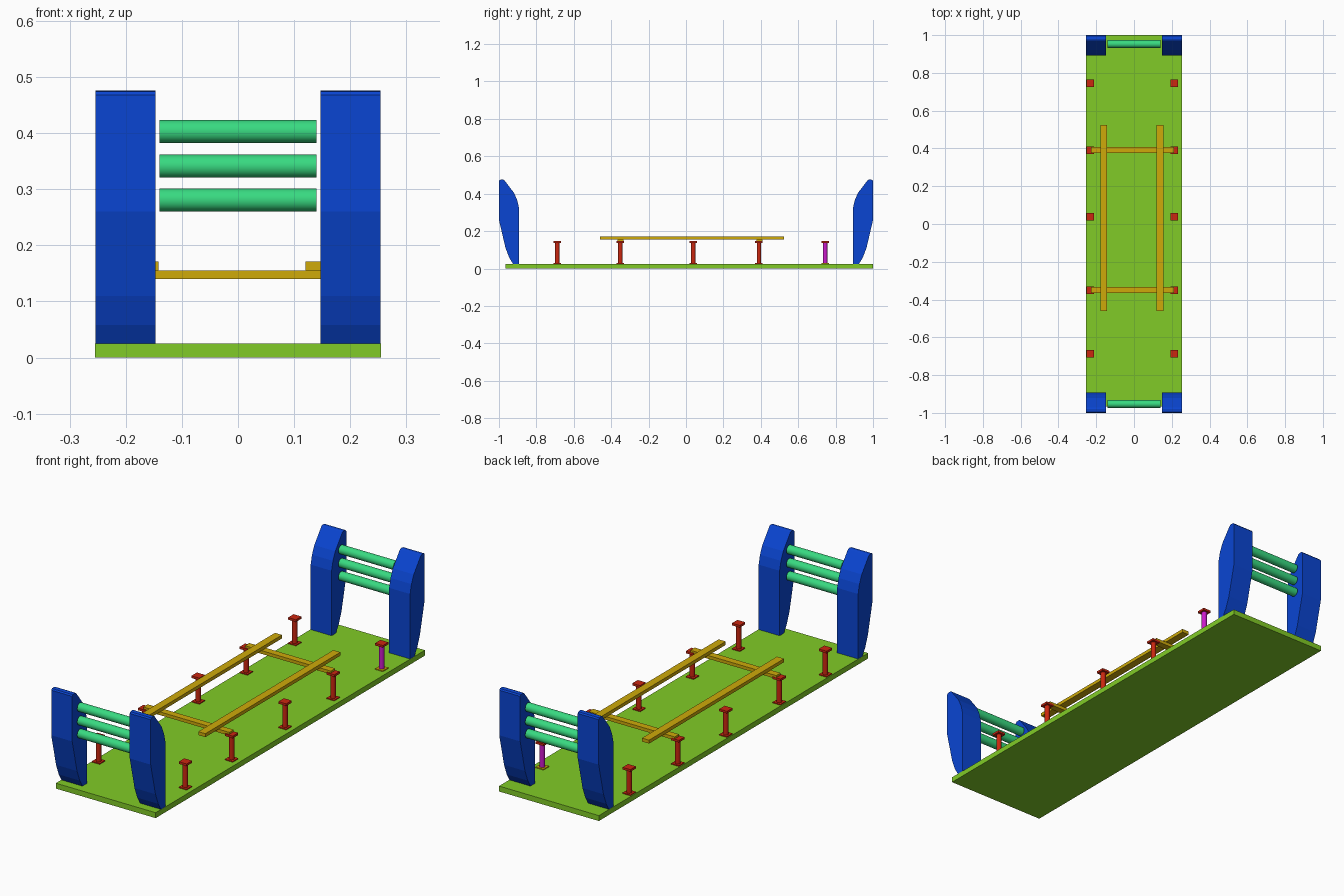
import bpy, bmesh, math

if "Cube" in bpy.data.objects:
    bpy.data.objects.remove(bpy.data.objects["Cube"])


def material(name, r, g, b):
    m = bpy.data.materials.new(name)
    m.diffuse_color = (r, g, b, 1)
    m.use_nodes = True
    m.node_tree.nodes["Principled BSDF"].inputs["Base Color"].default_value = m.diffuse_color
    return m


GREEN = material("lime", 0.22, 0.60, 0.02)
BLUE = material("blue", 0.003, 0.06, 0.65)
MINT = material("mint", 0.04, 0.70, 0.22)
RED = material("red", 0.60, 0.02, 0.005)
GOLD = material("gold", 0.62, 0.40, 0.003)
MAGENTA = material("magenta", 0.60, 0.01, 0.60)


def finish(bm, name, mat):
    bmesh.ops.recalc_face_normals(bm, faces=bm.faces)
    me = bpy.data.meshes.new(name)
    bm.to_mesh(me)
    bm.free()
    me.materials.append(mat)
    ob = bpy.data.objects.new(name, me)
    bpy.context.collection.objects.link(ob)
    return ob


def box(name, mat, x0, x1, y0, y1, z0, z1):
    bm = bmesh.new()
    bmesh.ops.create_cube(bm, size=1)
    for v in bm.verts:
        v.co.x = x1 if v.co.x > 0 else x0
        v.co.y = y1 if v.co.y > 0 else y0
        v.co.z = z1 if v.co.z > 0 else z0
    return finish(bm, name, mat)


def cylinder(name, mat, centre, radius, length, axis="Z", sides=32):
    rot = (0, math.pi / 2, 0) if axis == "X" else (0, 0, 0)
    bpy.ops.mesh.primitive_cylinder_add(vertices=sides, radius=radius, depth=length,
                                        location=centre, rotation=rot)
    ob = bpy.context.object
    ob.name = name
    ob.data.materials.append(mat)
    bpy.ops.object.shade_smooth_by_angle()
    return ob


# Ground slab
box("base", GREEN, -0.255, 0.255, -0.965, 1.0, 0, 0.025)

# Curved end posts: (distance from centre in y, z) profile extruded along x
PROFILE = [(0.893, 0.025), (0.925, 0.025), (0.945, 0.058), (0.965, 0.11), (1.0, 0.26),
           (1.0, 0.468), (0.995, 0.474), (0.98, 0.476), (0.972, 0.473),
           (0.92, 0.405), (0.903, 0.367), (0.893, 0.325)]
for end, ys in (("front", -1), ("back", 1)):
    for side, xs in (("left", -1), ("right", 1)):
        bm = bmesh.new()
        face = bm.faces.new([bm.verts.new((xs * 0.147, ys * y, z)) for y, z in PROFILE])
        ext = bmesh.ops.extrude_face_region(bm, geom=[face])["geom"]
        bmesh.ops.translate(bm, vec=(xs * 0.107, 0, 0),
                            verts=[g for g in ext if isinstance(g, bmesh.types.BMVert)])
        finish(bm, f"{end}_{side}_post", BLUE)
    # Three round rails between the posts
    for i, z in enumerate((0.281, 0.341, 0.403)):
        cylinder(f"{end}_rail_{i + 1}", MINT, (0, ys * 0.953, z), 0.0205, 0.28, "X")

# Two rows of flanged pegs; one stem is magenta
H = 0.02
for side, x in (("left", -0.231), ("right", 0.213)):
    for i, y in enumerate((-0.688, -0.351, 0.039, 0.39, 0.744)):
        odd = side == "right" and i == 4
        name = f"{side}_peg_{i + 1}"
        box(name + "_foot", GOLD if odd else RED, x - H, x + H, y - H, y + H, 0.025, 0.029)
        cylinder(name + "_stem", MAGENTA if odd else RED, (x, y, 0.082), 0.0115, 0.108)
        box(name + "_cap", RED, x - H, x + H, y - H, y + H, 0.136, 0.146)

# Cross beams resting on the pegs, long beams on top
for name, y in (("front", -0.349), ("back", 0.392)):
    box(name + "_cross_beam", GOLD, -0.228, 0.211, y - 0.016, y + 0.016, 0.14, 0.155)
for name, x in (("left", -0.16), ("right", 0.138)):
    box(name + "_long_beam", GOLD, x - 0.018, x + 0.018, -0.461, 0.524, 0.155, 0.171)
